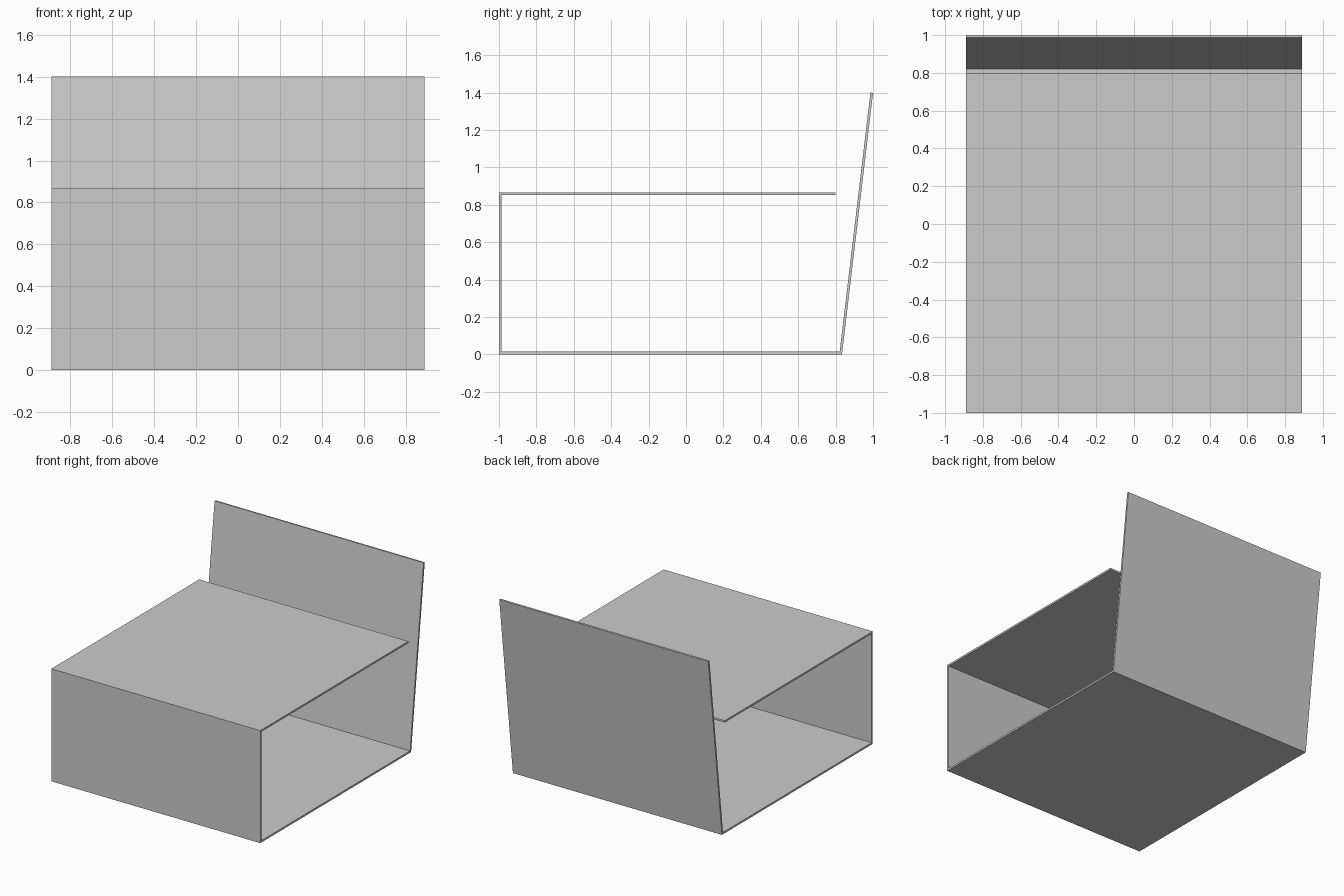
import bpy, bmesh
from mathutils import Vector

if "Cube" in bpy.data.objects:
    bpy.data.objects.remove(bpy.data.objects["Cube"])

HALF_WIDTH = 0.89
THICK = 0.014

# Outer bend line of the sheet in the side view (y, z): seat, front, base, back
outer = [Vector(p) for p in ((0.80, 0.866), (-1.0, 0.866), (-1.0, 0.0),
                             (0.834, 0.0), (1.0, 1.398))]


def inward(a, b):
    d = (b - a).normalized()
    return Vector((-d.y, d.x))


# Inner line, offset by the sheet thickness with mitred corners
inner = []
for i, p in enumerate(outer):
    n1 = inward(outer[max(i - 1, 0)], outer[max(i, 1)])
    j = min(i, len(outer) - 2)
    n2 = inward(outer[j], outer[j + 1])
    m = (n1 + n2).normalized()
    inner.append(p + m * (THICK / m.dot(n1)))

# Bent sheet: one strip of quads per panel, extruded across the width
bm = bmesh.new()
rows = [[bm.verts.new((-HALF_WIDTH, p.x, p.y)) for p in line]
        for line in (outer, inner)]
faces = [bm.faces.new((rows[0][i], rows[0][i + 1], rows[1][i + 1], rows[1][i]))
         for i in range(len(outer) - 1)]
ext = bmesh.ops.extrude_face_region(bm, geom=faces, use_keep_orig=True)
bmesh.ops.translate(bm, vec=(2 * HALF_WIDTH, 0, 0),
                    verts=[g for g in ext["geom"] if isinstance(g, bmesh.types.BMVert)])
bmesh.ops.recalc_face_normals(bm, faces=bm.faces[:])

mesh = bpy.data.meshes.new("folded_seat_sheet")
bm.to_mesh(mesh)
bm.free()
bpy.context.collection.objects.link(bpy.data.objects.new("folded_seat_sheet", mesh))
